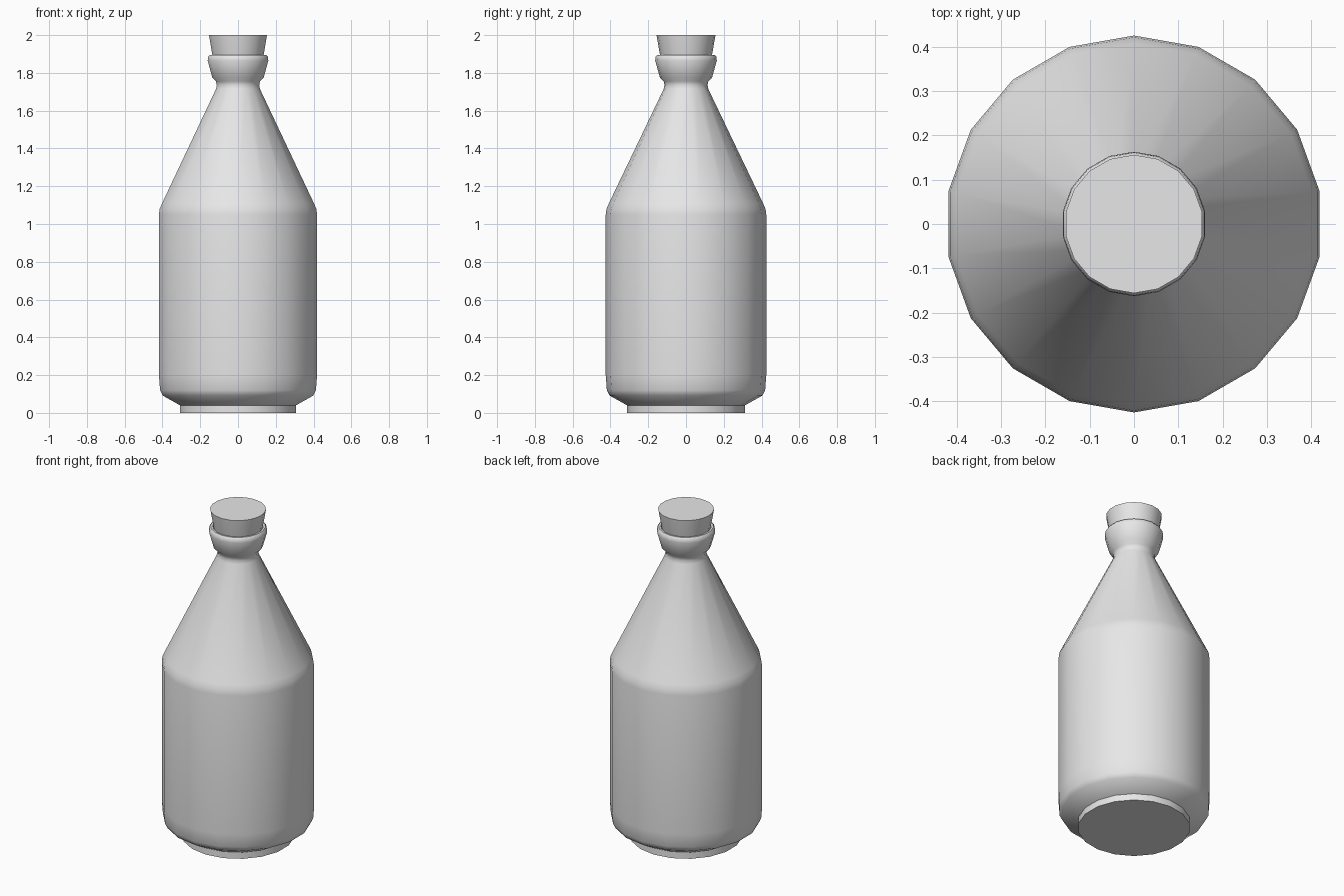
import bpy, bmesh, math

if "Cube" in bpy.data.objects:
    bpy.data.objects.remove(bpy.data.objects["Cube"])

SIDES = 18

grey = bpy.data.materials.new("light_grey")
grey.diffuse_color = (0.8, 0.8, 0.8, 1)
grey.use_nodes = True
grey.node_tree.nodes["Principled BSDF"].inputs["Base Color"].default_value = grey.diffuse_color


def lathe(name, profile, smooth_angle):
    """Turn an (r, z) outline around z, capping both ends."""
    bm = bmesh.new()
    rings = []
    for r, z in profile:
        ring = []
        for i in range(SIDES):
            a = math.pi / 2 + 2 * math.pi * i / SIDES
            ring.append(bm.verts.new((r * math.cos(a), r * math.sin(a), z)))
        rings.append(ring)
    for low, high in zip(rings, rings[1:]):
        for i in range(SIDES):
            j = (i + 1) % SIDES
            bm.faces.new((low[i], low[j], high[j], high[i]))
    bm.faces.new(rings[0][::-1])
    bm.faces.new(rings[-1])
    mesh = bpy.data.meshes.new(name)
    bm.to_mesh(mesh)
    bm.free()
    mesh.materials.append(grey)
    obj = bpy.data.objects.new(name, mesh)
    bpy.context.collection.objects.link(obj)
    bpy.ops.object.select_all(action='DESELECT')
    obj.select_set(True)
    bpy.context.view_layer.objects.active = obj
    bpy.ops.object.shade_smooth_by_angle(angle=math.radians(smooth_angle))
    return obj


# Bottle: foot, body, sloping shoulder, narrow neck, flared lip, mouth recess
lathe("bottle", [
    (0.312, 0.0), (0.312, 0.04),
    (0.405, 0.092), (0.419, 0.12),
    (0.425, 0.20), (0.425, 1.05), (0.421, 1.08), (0.408, 1.11),
    (0.118, 1.715), (0.114, 1.735), (0.118, 1.755),
    (0.138, 1.775), (0.163, 1.865), (0.161, 1.885), (0.153, 1.895),
    (0.140, 1.893), (0.128, 1.84),
], 40)

# Tapered stopper seated in the mouth
lathe("stopper", [(0.124, 1.84), (0.137, 1.89), (0.156, 2.0)], 30)
